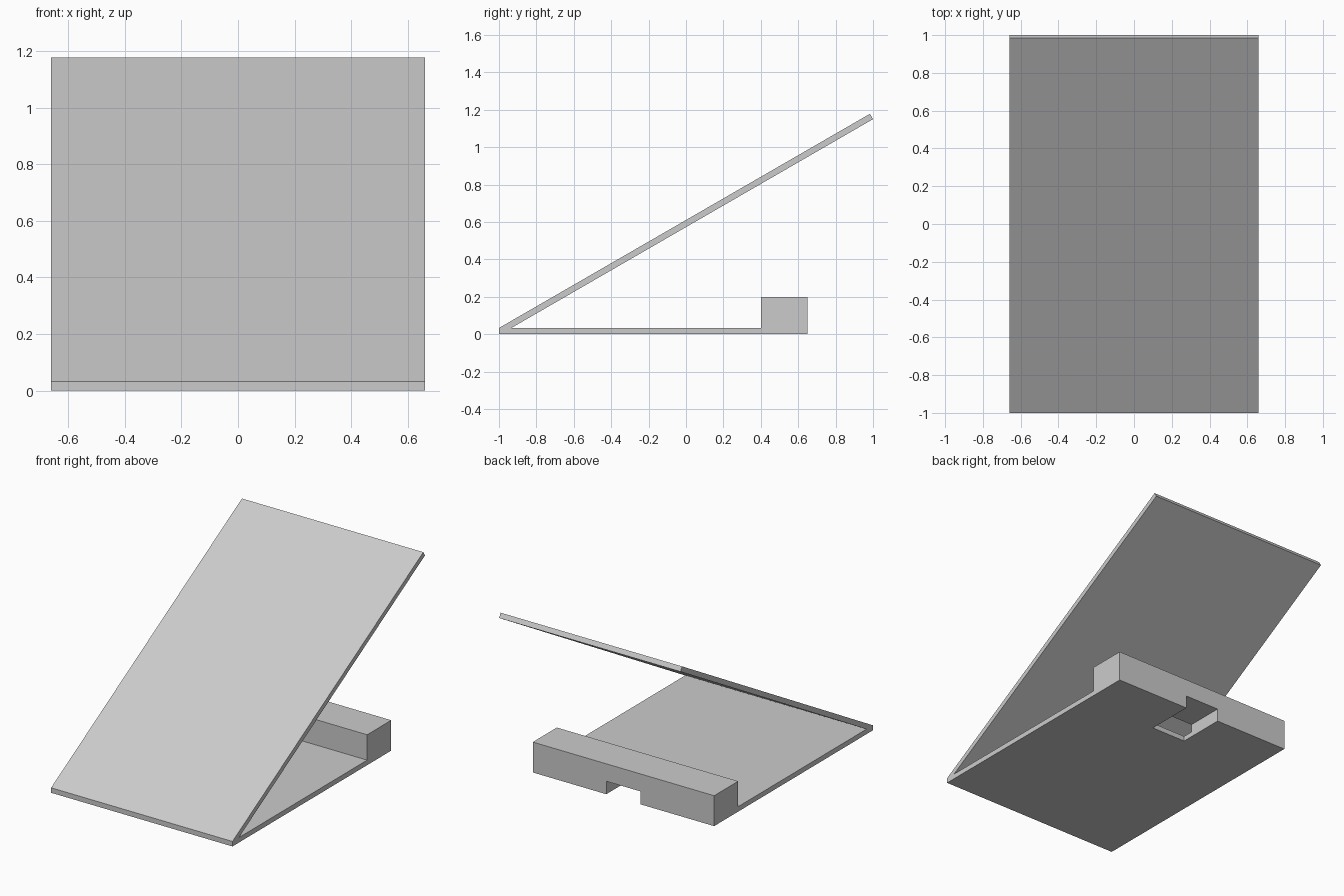
import bpy, bmesh
from math import sin, cos, radians

cube = bpy.data.objects.get("Cube")
if cube:
    bpy.data.objects.remove(cube, do_unlink=True)

HALF_WIDTH = 0.66
SHEET = 0.033              # sheet thickness
TILT = radians(30)

grey = bpy.data.materials.new("plain_grey")
grey.use_nodes = True
colour = (0.6, 0.6, 0.6, 1)
grey.diffuse_color = colour
grey.node_tree.nodes["Principled BSDF"].inputs["Base Color"].default_value = colour


def extrude_profile(name, points, half_width):
    """Extrude a (y, z) outline along x, centred on x = 0."""
    bm = bmesh.new()
    face = bm.faces.new([bm.verts.new((-half_width, y, z)) for y, z in points])
    new = bmesh.ops.extrude_face_region(bm, geom=[face])["geom"]
    moved = [v for v in new if isinstance(v, bmesh.types.BMVert)]
    bmesh.ops.translate(bm, verts=moved, vec=(2 * half_width, 0, 0))
    bmesh.ops.recalc_face_normals(bm, faces=bm.faces)
    mesh = bpy.data.meshes.new(name)
    bm.to_mesh(mesh)
    bm.free()
    mesh.materials.append(grey)
    obj = bpy.data.objects.new(name, mesh)
    bpy.context.collection.objects.link(obj)
    return obj


# Stand: base sheet, rear block and sloping panel as one folded outline
tip_y = 1 - SHEET * sin(TILT)
tip_z = SHEET + (tip_y + 1) * sin(TILT) / cos(TILT)
stand = extrude_profile("folded_stand", [
    (-1, 0), (0.65, 0), (0.65, 0.2), (0.4, 0.2), (0.4, SHEET),
    (-1 + SHEET / sin(TILT), SHEET),
    (1, tip_z - SHEET * cos(TILT)), (tip_y, tip_z), (-1, SHEET),
], HALF_WIDTH)

# Cable slot under the block, running through the base sheet
cutter = extrude_profile("slot_cutter", [
    (0.33, -0.1), (0.75, -0.1), (0.75, 0.085), (0.33, 0.085)], 0.125)
cutter.hide_render = True
cutter.hide_viewport = False
slot = stand.modifiers.new("cable_slot", "BOOLEAN")
slot.operation = "DIFFERENCE"
slot.solver = "EXACT"
slot.object = cutter
bpy.context.view_layer.objects.active = stand
bpy.ops.object.modifier_apply(modifier=slot.name)
bpy.data.objects.remove(cutter, do_unlink=True)
